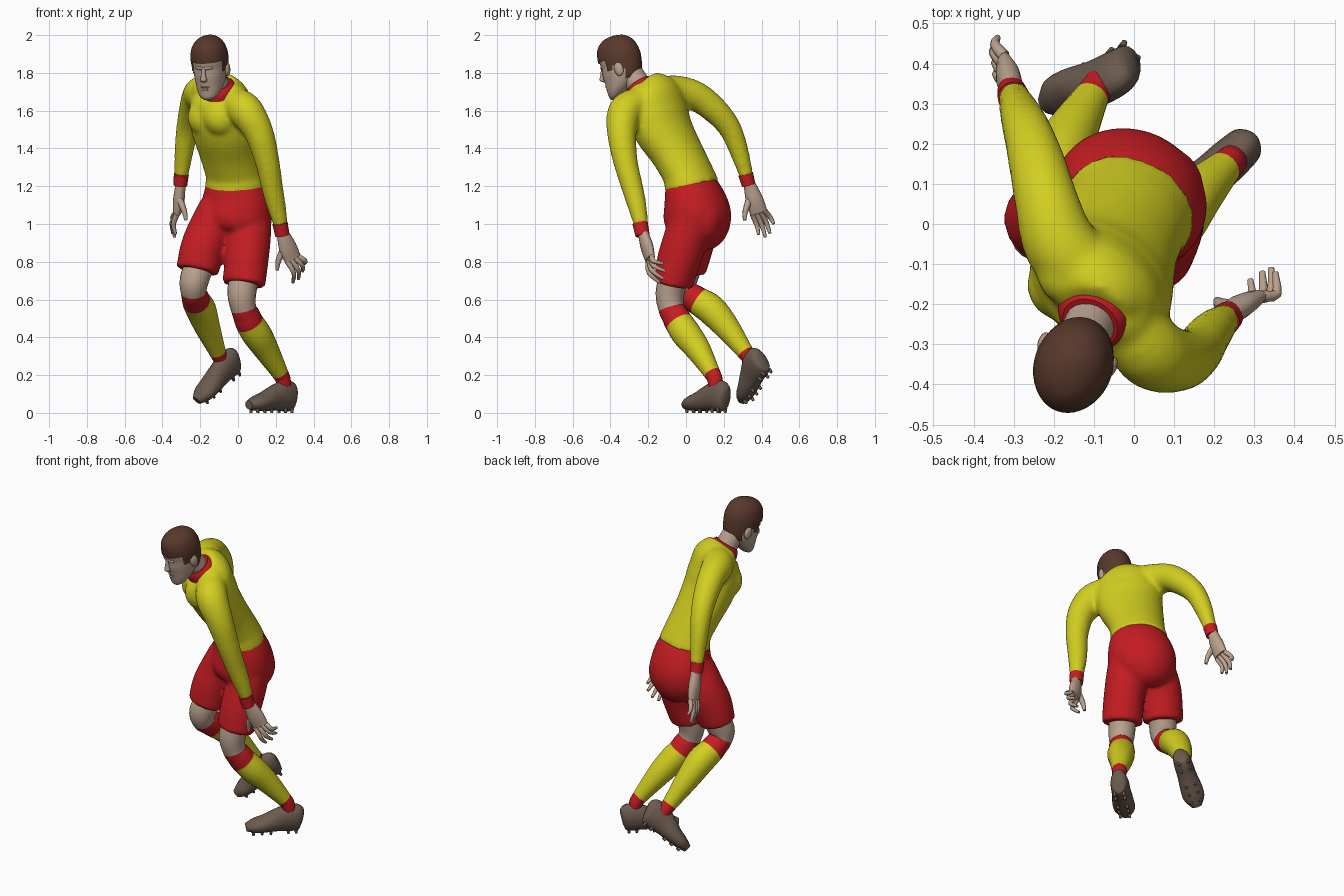
import bpy, bmesh, math
from mathutils import Vector, Matrix

if "Cube" in bpy.data.objects:
    bpy.data.objects.remove(bpy.data.objects["Cube"])


def material(name, rgb):
    m = bpy.data.materials.new(name)
    m.use_nodes = True
    m.diffuse_color = (*rgb, 1)
    bsdf = next(n for n in m.node_tree.nodes if n.type == 'BSDF_PRINCIPLED')
    bsdf.inputs["Base Color"].default_value = (*rgb, 1)
    bsdf.inputs["Roughness"].default_value = 0.8
    return m


YELLOW = material("yellow_cloth", (0.65, 0.62, 0.015))
RED = material("red_cloth", (0.56, 0.012, 0.016))
SKIN = material("skin", (0.49, 0.36, 0.27))
HAIR = material("brown_hair", (0.1, 0.04, 0.024))
SHOE = material("shoe_leather", (0.15, 0.105, 0.077))


def frame(origin, forward, up):
    """Matrix whose -y axis looks forward and whose z axis follows up."""
    y = -Vector(forward).normalized()
    x = y.cross(Vector(up)).normalized()
    m = Matrix((x, y, x.cross(y))).transposed().to_4x4()
    m.translation = origin
    return m


def spline(p, i, t):
    """Smooth curve through the stations, covering centre and radii alike."""
    a, b, c, d = (p[min(max(j, 0), len(p) - 1)] for j in range(i - 1, i + 3))
    return [0.5 * (2 * q + (r - o) * t + (2 * o - 5 * q + 4 * r - s) * t * t
                   + (3 * q - o - 3 * r + s) * t ** 3) for o, q, r, s in zip(a, b, c, d)]


def loft(bm, stations, side, side_end=None, flat=False, mats=None, steps=4, n=20):
    """Oval tube through (x, y, z, half width[, half depth]) stations."""
    p = [s if len(s) == 5 else (*s, s[3]) for s in stations]
    rows = [spline(p, i, k / steps) for i in range(len(p) - 1) for k in range(steps)]
    rows.append(p[-1])
    mid = [Vector(r[:3]) for r in rows]
    last = len(rows) - 1
    side, side_end = Vector(side), Vector(side_end or side)
    rings = []
    for i, r in enumerate(rows):
        t = Vector((0, 0, 1)) if flat else (mid[min(i + 1, last)] - mid[max(i - 1, 0)]).normalized()
        u = side.lerp(side_end, i / last)
        u = (u - t * u.dot(t)).normalized()
        v = t.cross(u)
        rings.append([bm.verts.new(mid[i] + u * r[3] * math.cos(w) + v * r[4] * math.sin(w))
                      for w in (2 * math.pi * k / n for k in range(n))])
    for i in range(last):
        for k in range(n):
            f = bm.faces.new((rings[i][k], rings[i][k - 1], rings[i + 1][k - 1], rings[i + 1][k]))
            f.material_index = mats[i // steps] if mats else 0
    for ring, m in ((rings[0], 0), (rings[-1], -1)):
        bm.faces.new(ring).material_index = mats[m] if mats else 0


def ball(bm, centre, size):
    bmesh.ops.create_uvsphere(bm, u_segments=16, v_segments=10, radius=1,
                              matrix=Matrix.Translation(centre) @ Matrix.Diagonal((*size, 1)))


def finish(name, bm, mats, matrix=None, blend=False):
    bmesh.ops.recalc_face_normals(bm, faces=bm.faces)
    if matrix:
        bm.transform(matrix)
    me = bpy.data.meshes.new(name)
    bm.to_mesh(me)
    bm.free()
    for m in mats:
        me.materials.append(m)
    ob = bpy.data.objects.new(name, me)
    bpy.context.collection.objects.link(ob)
    bpy.ops.object.select_all(action='DESELECT')
    ob.select_set(True)
    bpy.context.view_layer.objects.active = ob
    if blend:  # fuse overlapping volumes into one garment
        r = ob.modifiers.new("fuse", 'REMESH')
        r.mode, r.voxel_size = 'VOXEL', 0.012
        s = ob.modifiers.new("soften", 'SMOOTH')
        s.factor, s.iterations = 0.5, 9
        for m in ("fuse", "soften"):
            bpy.ops.object.modifier_apply(modifier=m)
    bpy.ops.object.shade_smooth_by_angle(angle=math.radians(50))


HIP_SIDE, CHEST_SIDE = (0.9, -0.42, 0), (0.7, -0.7, 0)

# Shirt: torso, sleeves, chest muscles and shoulder slopes
bm = bmesh.new()
loft(bm, [(-.012, .035, 1.187, .168, .14), (-.016, .022, 1.23, .163, .134), (-.022, .008, 1.27, .158, .126),
          (-.05, -.05, 1.38, .167, .128), (-.075, -.12, 1.5, .187, .14), (-.085, -.155, 1.6, .192, .142),
          (-.085, -.17, 1.69, .165, .12), (-.1, -.215, 1.745, .085, .08)], HIP_SIDE, CHEST_SIDE, n=32)
loft(bm, [(-.01, -.25, 1.64, .085), (.045, -.322, 1.595, .092), (.112, -.34, 1.48, .078), (.155, -.32, 1.33, .065),
          (.18, -.286, 1.2, .058), (.202, -.26, 1.1, .051), (.228, -.236, .99, .038)], (1, 0, 0))
loft(bm, [(-.12, -.13, 1.69, .09), (-.185, -.05, 1.695, .092), (-.218, .055, 1.675, .08), (-.243, .155, 1.6, .071),
          (-.266, .23, 1.51, .061), (-.284, .276, 1.4, .052), (-.3, .322, 1.25, .037)], (1, 0, 0))
ball(bm, (-.085, -.243, 1.565), (.1, .085, .1))
ball(bm, (-.178, -.152, 1.565), (.09, .09, .1))
ball(bm, (-.035, -.225, 1.685), (.085, .08, .065))
ball(bm, (-.16, -.12, 1.71), (.085, .085, .065))
finish("shirt", bm, [YELLOW], blend=True)

# Shorts: hips, two legs and seat
bm = bmesh.new()
loft(bm, [(-.022, .012, 1.235, .152, .122), (-.01, .042, 1.14, .184, .157), (-.012, .06, 1.04, .196, .177),
          (-.03, .055, .95, .17, .152), (-.045, .04, .9, .09, .09)], HIP_SIDE, n=32)
loft(bm, [(.07, .04, 1.08, .11), (.057, .0, .93, .118), (.045, -.04, .8, .116), (.03, -.068, .678, .118, .102)], HIP_SIDE)
loft(bm, [(-.1, .05, 1.08, .11), (-.155, .04, .95, .12), (-.19, .02, .86, .119), (-.216, .0, .75, .116, .104)], HIP_SIDE)
ball(bm, (.06, .09, 1.03), (.115, .11, .14))
ball(bm, (-.055, .115, 1.03), (.12, .105, .14))
finish("shorts", bm, [RED], blend=True)

# Legs: skin, red band, yellow sock and red ankle band
LEG_MATS = (SKIN, RED, YELLOW)
legs = {
    "left_leg": [(.035, -.06, .74, .08), (.02, -.085, .63, .076), (.03, -.078, .55, .067), (.045, -.058, .515, .072),
                 (.062, -.036, .475, .075), (.1, .004, .415, .078), (.15, .064, .335, .067),
                 (.223, .138, .21, .044), (.237, .152, .18, .041), (.245, .16, .14, .038)],
    "right_leg": [(-.2, .015, .8, .08), (-.232, -.018, .7, .077), (-.235, -.005, .64, .068), (-.228, .03, .615, .071),
                  (-.22, .068, .59, .075), (-.195, .135, .545, .08), (-.162, .215, .455, .068),
                  (-.107, .315, .32, .044), (-.09, .34, .285, .041), (-.075, .37, .245, .038)],
}
for name, path in legs.items():
    bm = bmesh.new()
    loft(bm, path, (1, 0, 0), mats=(0, 0, 1, 1, 2, 2, 2, 1, 1))
    finish(name, bm, LEG_MATS)


# Studded shoes, built heel to toe
def shoe(name, matrix):
    bm = bmesh.new()
    profile = [(.085, .02, .085, .042), (.066, .045, .088, .076), (.01, .053, .09, .083), (-.055, .055, .079, .069),
               (-.13, .063, .06, .051), (-.19, .059, .05, .04), (-.24, .028, .042, .024)]
    loft(bm, [(0, y, z, a, b) for y, a, z, b in profile], (1, 0, 0), n=16)
    for y in (.045, .0, -.1, -.15, -.2):
        for x in (-.026, .026):
            bmesh.ops.create_cone(bm, cap_ends=True, segments=8, radius1=.007, radius2=.011, depth=.025,
                                  matrix=Matrix.Translation((x, y, .0125)))
    finish(name, bm, [SHOE], matrix)


shoe("left_shoe", frame((.235, .158, 0), (-.74, -.67, 0), (0, 0, 1)))
shoe("right_shoe", frame((-.038, .418, .178), (-.7, -.39, -.6), (-.31, -.6, .73)))


# Hands with cuffs
def hand(name, cuff, palm, side, tips, thumb, bend):
    bm = bmesh.new()
    loft(bm, cuff, side)
    finish(name + "_cuff", bm, [RED])
    bm = bmesh.new()
    loft(bm, palm, side, n=14)
    knuckle, side = Vector(palm[-1][:3]), Vector(side).normalized()
    for k, tip in zip((.034, .012, -.012, -.034), tips):
        base, tip = knuckle + side * k, Vector(tip)
        middle = (base + tip) / 2 + Vector(bend)
        loft(bm, [(*base, .015), (*middle, .013), (*tip, .008)], side, steps=3, n=8)
    loft(bm, thumb, side, steps=3, n=8)
    finish(name, bm, [SKIN])


hand("left_hand", [(.222, -.243, 1.005, .041), (.235, -.23, .94, .038)],
     [(.234, -.23, .96, .03, .026), (.262, -.207, .88, .05, .03), (.29, -.19, .815, .048, .022)], (.8, .3, .4),
     [(.352, -.12, .79), (.342, -.11, .75), (.32, -.12, .71), (.29, -.14, .69)],
     [(.245, -.21, .87, .02), (.215, -.2, .81, .016), (.207, -.19, .755, .009)], (.02, -.025, -.005))
hand("right_hand", [(-.3, .316, 1.265, .04), (-.305, .332, 1.205, .036)],
     [(-.303, .333, 1.22, .03, .026), (-.313, .362, 1.13, .046, .031), (-.323, .385, 1.06, .046, .022)], (0, 1, .25),
     [(-.34, .465, 1.0), (-.345, .445, .95), (-.335, .42, .93), (-.33, .385, .945)],
     [(-.31, .335, 1.13, .02), (-.285, .315, 1.07, .015), (-.275, .31, 1.02, .009)], (-.015, .005, 0))

# Neck and collar
bm = bmesh.new()
loft(bm, [(-.09, -.2, 1.66, .068), (-.11, -.25, 1.735, .064), (-.14, -.31, 1.83, .062)], CHEST_SIDE)
finish("neck", bm, [SKIN])
bm = bmesh.new()
loft(bm, [(-.096, -.22, 1.7, .098, .092), (-.103, -.236, 1.725, .09, .084), (-.109, -.248, 1.744, .073, .069)],
     CHEST_SIDE, n=28)
finish("collar", bm, [RED])

# Head with nose, brow, lips and ears
HEAD = frame((-.148, -.345, 1.841), (-.33, -.91, -.26), (-.09, -.245, .966))
skull = [(-.166, .026, -.072, .024), (-.15, .048, -.062, .043), (-.12, .066, -.038, .069), (-.08, .078, -.014, .094),
         (-.04, .085, -.004, .106), (0, .088, .002, .108), (.05, .091, .002, .111), (.1, .08, 0, .1),
         (.13, .06, 0, .078), (.15, .032, 0, .046), (.157, .004, 0, .006)]
bm = bmesh.new()
loft(bm, [(0, y, z, a, b) for z, a, y, b in skull], (1, 0, 0), flat=True, n=32)
loft(bm, [(0, -.1, .012, .009, .01), (0, -.111, -.025, .012, .016), (0, -.118, -.05, .018, .017),
          (0, -.105, -.064, .012, .01)], (1, 0, 0), flat=True, n=12)
ball(bm, (0, -.09, .01), (.05, .02, .013))
ball(bm, (0, -.096, -.092), (.027, .016, .007))
ball(bm, (0, -.096, -.106), (.023, .016, .008))
for s in (-1, 1):
    ball(bm, (s * .09, .015, -.025), (.014, .025, .038))
finish("head", bm, [SKIN], HEAD)


# Hair: a thicker skull cap trimmed along the hairline
def hairline(y):
    if y < -.055:
        return .038
    if y < -.015:
        return -.02
    return .005 if y < .04 else -.085


bm = bmesh.new()
loft(bm, [(0, y, z * 1.02, a + .007, b + .006) for z, a, y, b in skull], (1, 0, 0), flat=True, n=40)
bmesh.ops.delete(bm, geom=[f for f in bm.faces if f.calc_center_median().z < hairline(f.calc_center_median().y)],
                 context='FACES')
finish("hair", bm, [HAIR], HEAD)
